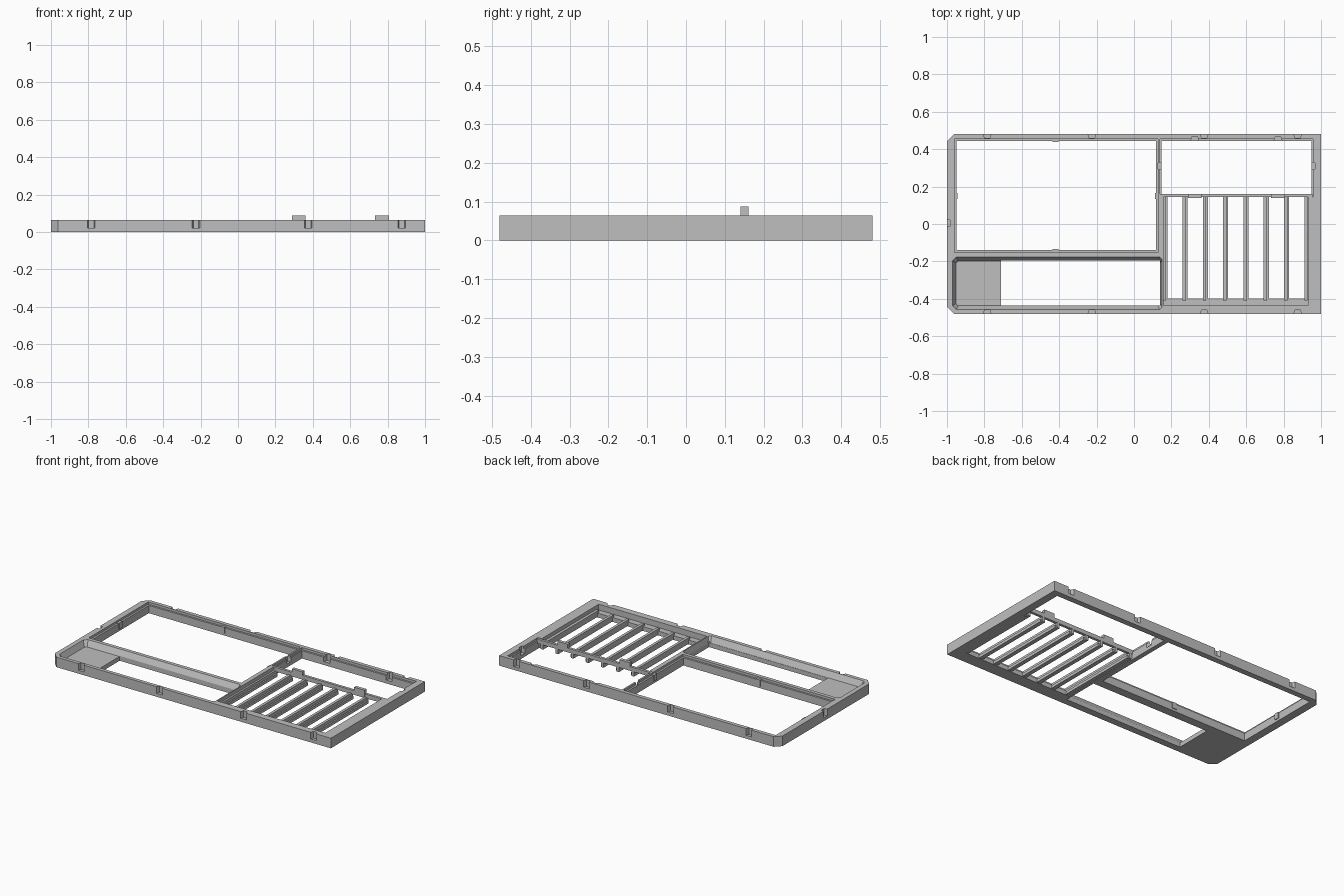
import bpy
import bmesh

cube = bpy.data.objects.get("Cube")
if cube:
    bpy.data.objects.remove(cube, do_unlink=True)

H = 0.065  # frame height

grey = bpy.data.materials.new("plain grey")
grey.use_nodes = True
grey.diffuse_color = (0.52, 0.52, 0.52, 1)
grey.node_tree.nodes["Principled BSDF"].inputs["Base Color"].default_value = grey.diffuse_color


def loft(name, low, high, z0, z1):
    """Solid between two outlines with equal point counts."""
    bm = bmesh.new()
    a = [bm.verts.new((x, y, z0)) for x, y in low]
    b = [bm.verts.new((x, y, z1)) for x, y in high]
    bm.faces.new(a[::-1])
    bm.faces.new(b)
    n = len(a)
    for i in range(n):
        j = (i + 1) % n
        bm.faces.new((a[i], a[j], b[j], b[i]))
    bmesh.ops.recalc_face_normals(bm, faces=bm.faces)
    mesh = bpy.data.meshes.new(name)
    bm.to_mesh(mesh)
    bm.free()
    mesh.materials.append(grey)
    obj = bpy.data.objects.new(name, mesh)
    bpy.context.collection.objects.link(obj)
    return obj


def rect(x0, x1, y0, y1, left=0, right=0):
    """Rectangle outline with optional corner chamfers on each end."""
    pts = []
    for x, y, c, sx, sy in ((x0, y0, left, 1, 1), (x1, y0, right, -1, 1),
                            (x1, y1, right, -1, -1), (x0, y1, left, 1, -1)):
        if c:
            pair = [(x, y + sy * c), (x + sx * c, y)]
            pts += pair if sx == sy else pair[::-1]
        else:
            pts.append((x, y))
    return pts


def box(name, x0, x1, y0, y1, z0, z1):
    outline = rect(x0, x1, y0, y1)
    return loft(name, outline, outline, z0, z1)


def cut(target, cutter):
    cutter.hide_render = True
    mod = target.modifiers.new("cut", 'BOOLEAN')
    mod.operation = 'DIFFERENCE'
    mod.solver = 'EXACT'
    mod.object = cutter
    bpy.context.view_layer.objects.active = target
    bpy.ops.object.modifier_apply(modifier=mod.name)
    bpy.data.objects.remove(cutter, do_unlink=True)


# Outer frame with two clipped corners
outline = rect(-1, 1, -0.48, 0.48, left=0.037)
frame = loft("frame", outline, outline, 0, H)

# Large window with a shallow rim
cut(frame, box("window_cut", -0.948, 0.117, -0.14, 0.443, -0.1, 0.2))
cut(frame, box("window_rim_cut", -0.96, 0.129, -0.152, 0.455, 0.05, 0.2))

# Tray with sloping sides, a floor at one end and a long slot
cut(frame, loft("tray_cut", rect(-0.952, 0.14, -0.437, -0.197, 0.012, 0.012),
                rect(-0.97, 0.15, -0.457, -0.175, 0.02, 0.012), 0.028, H + 0.001))
cut(frame, box("slot_cut", -0.71, 0.14, -0.435, -0.195, -0.1, 0.1))

# Upper bay and slatted bay with a seat for the slats
cut(frame, box("upper_bay_cut", 0.147, 0.948, 0.145, 0.443, -0.1, 0.2))
cut(frame, box("upper_rim_cut", 0.14, 0.957, 0.145, 0.455, 0.05, 0.2))
cut(frame, box("slat_bay_cut", 0.157, 0.93, -0.397, 0.2, -0.1, 0.2))
cut(frame, box("slat_seat_cut", 0.157, 0.93, -0.437, -0.3, 0.028, 0.2))


# Tapered notches: position, inward direction
def notch(x, y, dx, dy, z0=0.022):
    pts = []
    for depth, half in ((-0.01, 0.024), (0.02, 0.014)):
        for s in (-half, half):
            pts.append((x + dx * depth - dy * s, y + dy * depth + dx * s))
    pts = [pts[0], pts[1], pts[3], pts[2]]
    cut(frame, loft("notch_cut", pts, pts, z0, 0.2))


for nx in (-0.785, -0.225, 0.375, 0.875):
    notch(nx, -0.48, 0, 1)
    notch(nx, 0.48, 0, -1)
notch(-1, 0.005, 1, 0)
for nx in (0.325, 0.77):
    notch(nx, 0.447, 0, 1)
notch(0.146, 0.31, -1, 0)
notch(0.949, 0.31, 1, 0)

# Snap clips around the large window
for cx, cy, hx, hy in ((-0.42, 0.448, 0.016, 0.01), (-0.42, -0.145, 0.016, 0.01),
                       (-0.953, 0.15, 0.01, 0.016), (0.122, 0.15, 0.01, 0.016)):
    box("snap_clip", cx - hx, cx + hx, cy - hy, cy + hy, 0.015, 0.055)

# Slats, each with a lower step on its side
for i in range(8):
    x = 0.163 + i * 0.1085
    box("slat", x - 0.012, x + 0.006, -0.41, 0.16, 0.004, 0.042)
    box("slat_step", x + 0.006, x + 0.015, -0.41, 0.15, 0.004, 0.022)

# Cross rail resting on the slat ends, with two upright tabs
box("cross_rail", 0.14, 0.955, 0.144, 0.161, 0.035, 0.062)
for x in (0.325, 0.77):
    box("rail_tab", x - 0.037, x + 0.037, 0.14, 0.161, 0.04, 0.087)
